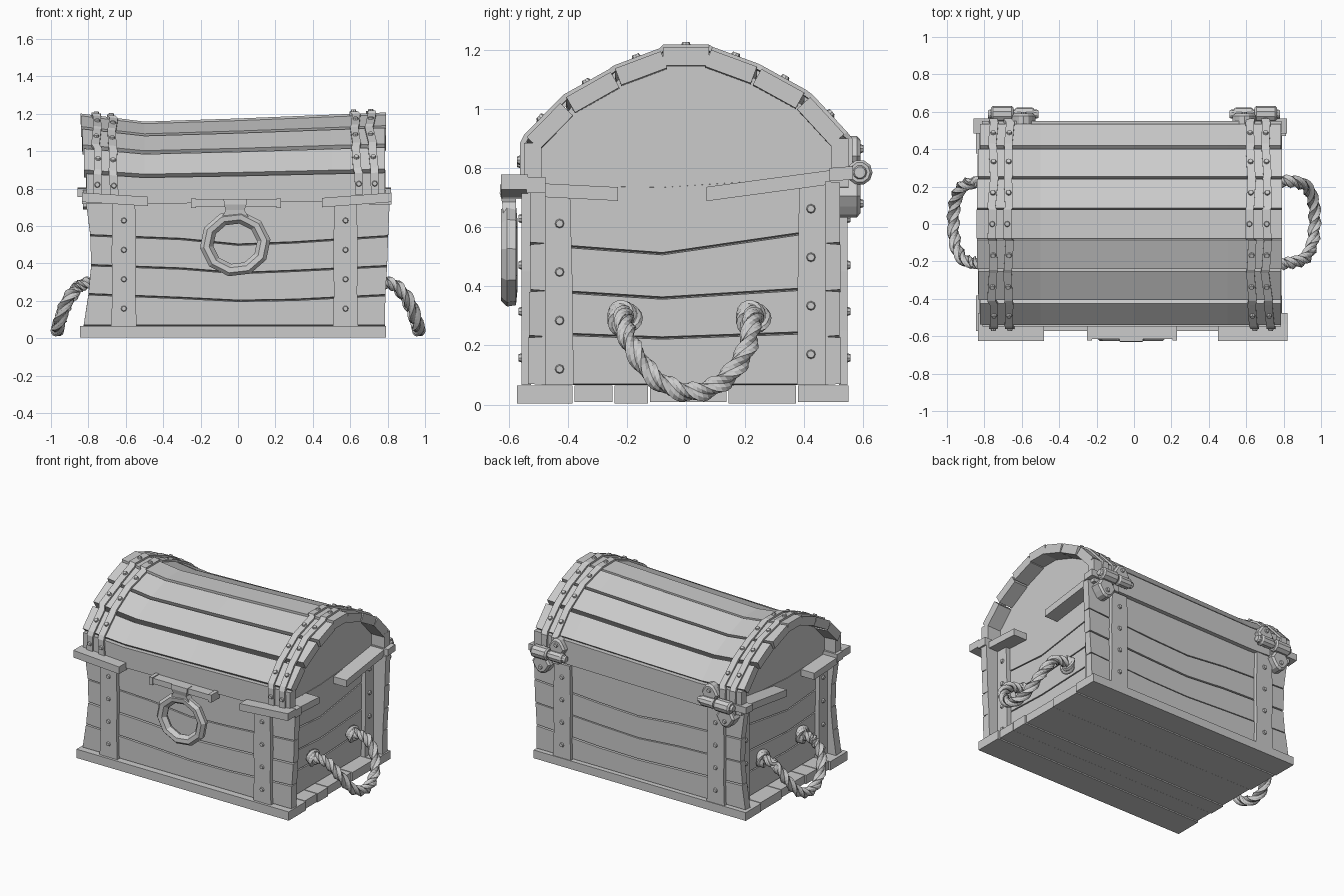
import bpy, bmesh, math, random
from mathutils import Vector, Matrix

if "Cube" in bpy.data.objects:
    bpy.data.objects.remove(bpy.data.objects["Cube"])

random.seed(4)
V = Vector


def loft(name, rings, closed=False):
    """Skin a list of equal-sized point rings into one mesh object."""
    bm = bmesh.new()
    vs = [[bm.verts.new(p) for p in r] for r in rings]
    n, m = len(rings[0]), len(rings)
    for i in range(m if closed else m - 1):
        a, b = vs[i], vs[(i + 1) % m]
        for j in range(n):
            k = (j + 1) % n
            bm.faces.new((a[j], a[k], b[k], b[j]))
    if not closed:
        bm.faces.new(vs[0])
        bm.faces.new(vs[-1])
    bmesh.ops.recalc_face_normals(bm, faces=bm.faces)
    me = bpy.data.meshes.new(name)
    bm.to_mesh(me)
    bm.free()
    ob = bpy.data.objects.new(name, me)
    bpy.context.collection.objects.link(ob)
    return ob


def box(name, x0, x1, y0, y1, z0, z1, rise=0, axis=0):
    """Box whose far end (along x or y) may be raised."""
    if axis == 0:
        return loft(name, [[(x, y0, z0 + d), (x, y1, z0 + d), (x, y1, z1 + d), (x, y0, z1 + d)]
                           for x, d in ((x0, 0), (x1, rise))])
    return loft(name, [[(x0, y, z0 + d), (x1, y, z0 + d), (x1, y, z1 + d), (x0, y, z1 + d)]
                       for y, d in ((y0, 0), (y1, rise))])


nails = []  # (position, outward direction)


def interp(tab, x):
    for (a, fa), (b, fb) in zip(tab, tab[1:]):
        if x <= b:
            return fa + (fb - fa) * (x - a) / (b - a)
    return tab[-1][1]


# Base boards
ys = [-.575, -.38, -.245, -.125, .14, .375, .552]
for i, (a, b) in enumerate(zip(ys, ys[1:])):
    inset = 0 if i in (0, 5) else random.uniform(.005, .03)
    box("base_board", -.845 + inset, .792 - inset, a + .003, b - .003, .004 + .004 * (i % 2), .065)

# Front and back wall planks with bowed seams
seams = [[.066] * 5, [.235, .215, .2, .205, .23], [.39, .372, .348, .36, .385],
         [.55, .53, .5, .512, .545], [.765, .742, .735, .737, .755]]
left_end = [-.825, -.80, -.785, -.79, -.818]
right_end = [.785, .788, .797, .803, .812]
G = .004
for name, ya, yb in (("front_plank", -.53, -.475), ("back_plank", .522, .47)):
    for r in range(4):
        j = random.uniform(-.004, .004)
        lo = [left_end[r], -.3, 0, .3, right_end[r]]
        hi = [left_end[r + 1], -.3, 0, .3, right_end[r + 1]]
        loft(name, [[(lo[k], ya + j, seams[r][k] + G), (lo[k], yb, seams[r][k]),
                     (hi[k], yb, seams[r + 1][k]), (hi[k], ya + j, seams[r + 1][k] - G)]
                    for k in range(5)])

# Side walls, corner straps, broken rim, on both ends
W = .708
side = [[.066] * 3, [.24, .225, .245], [.385, .36, .395], [.54, .51, .59], [.745, .738, .775]]
for s in (1, -1):
    X = lambda v: -.02 + s * v
    for r in range(4):
        loft("side_plank", [[(X(W - .045), y, side[r][k]), (X(W), y, side[r][k] + G),
                             (X(W), y, side[r + 1][k] - G), (X(W - .045), y, side[r + 1][k])]
                            for k, y in enumerate((-.475, -.08, .47))])
    for y0, y1, z1, nz in ((-.475, -.38, .715, .12), (.375, .47, .755, .17)):
        lean = .012 if y0 < 0 else -.008
        loft("side_strap", [[(X(W - .005), y0 - d, z), (X(W + .03), y0 - d, z),
                             (X(W + .03), y1 - d, z), (X(W - .005), y1 - d, z)]
                            for z, d in ((.066, 0), (.4, lean * .3), (z1, lean))])
        for i in range(4):
            nails.append((V((X(W + .03), (y0 + y1) / 2, nz + .164 * i)), V((s, 0, 0))))
    box("side_rim_front", X(W - .02), X(.808), -.49, -.23, .702, .748, -.013, 1)
    box("side_rim_back", X(W - .02), X(.808), .07, .5, .688, .736, .058, 1)
    box("rim_corner_back", X(W), X(.838), .485, .565, .755, .8, .006, 1)

# Front rim pieces, sloping up to the corners
for x0, x1, z0, rise in ((-.833, -.48, .728, -.022), (.45, .822, .70, .028)):
    box("front_rim", x0, x1, -.625, -.535, z0, z0 + .05, rise)
for x0, x1, z0 in ((-.833, -.73, .728), (.70, .822, .725)):
    box("front_rim_return", x0, x1, -.54, -.475, z0 - .01, z0 + .045)

# Broad straps on front and back
for xc in (-.61, .575):
    for name, y0, y1, d in (("front_strap", -.556, -.525, -1), ("back_strap", .518, .546, 1)):
        loft(name, [[(xc - w, y0, z), (xc + w, y0, z), (xc + w, y1, z), (xc - w, y1, z)]
                    for z, w in ((.066, .068), (.25, .062), (.45, .066), (.72, .06))])
        for i in range(4):
            nails.append((V((xc, y0 if d < 0 else y1, .158 + .157 * i)), V((0, d, 0))))

# Barrel lid: straight boards around an arch, sagging along x
arch = [((-.548, .735), (-.548, .885)), ((-.538, .905), (-.425, 1.02)), ((-.405, 1.04), (-.255, 1.125)),
        ((-.24, 1.137), (-.085, 1.195)), ((-.077, 1.207), (.077, 1.207)), ((.085, 1.2), (.24, 1.143)),
        ((.255, 1.135), (.4, 1.055)), ((.42, 1.04), (.535, .915)), ((.55, .9), (.55, .735))]
sag = [(-.85, -.005), (-.5, -.05), (0, -.033), (.5, -.012), (.8, 0)]


def lidpt(x, p):
    w = min(1, .3 + 1.4 * (p[1] - .72))
    return V((x, p[0], p[1] + interp(sag, x) * w))


T = .06
mid = []
for i, (p, q) in enumerate(arch):
    p, q = V(p), V(q)
    d = (q - p).normalized()
    n = V((-d.y, d.x))
    left = -.81 - .08 * max(0, (p.y + q.y) / 2 - .8)
    loft("lid_board", [[lidpt(x, c) for c in (p, q, q - n * T, p - n * T)]
                       for x in (left, -.5, 0, .5, .79 + random.uniform(-.005, .003))])
    mid += [p - n * T * .6, q - n * T * .6]
for s in (1, -1):
    loft("lid_end_panel", [[lidpt(-.02 + s * x, p) for p in mid] for x in (W - .04, W - .003)])

# Paired narrow bands over the lid
for xc, slant in ((-.755, 0), (-.67, .004), (.625, .028), (.708, .022)):
    pts = [V(p) for pq in arch for p in pq]
    pts[0] = V((-.548, .77))
    pts[-1] = V((.55, .72))
    rings, ctr = [], []
    for i, p in enumerate(pts):
        t = (pts[min(i + 1, len(pts) - 1)] - pts[max(i - 1, 0)]).normalized()
        n = V((-t.y, t.x))
        x = xc + slant * max(0, 1.1 - p.y) * 3 * (p.x < 0) + random.uniform(-.009, .009)
        o, u = p + n * .013, p - n * .006
        rings.append([lidpt(x - .022, o), lidpt(x + .022, o), lidpt(x + .022, u), lidpt(x - .022, u)])
        ctr.append((lidpt(x, o), V((0, n.x, n.y))))
    loft("lid_band", rings)
    for i in range(0, len(pts), 2):
        (a, _), (b, _) = ctr[i], ctr[i + 1]
        e = (b - a).normalized()
        nails.append(((a + b) / 2, V((0, -e.z, e.y))))

# Latch: crossbar with end brackets, neck and faceted ring
box("latch_bar", -.235, .215, -.615, -.54, .703, .742)
for x in (-.25, .205):
    box("latch_bracket", x, x + .025, -.622, -.535, .695, .748)
loft("latch_neck", [[(-.015 - w, y0, z), (-.015 + w, y0, z), (-.015 + w, -.575, z), (-.015 - w, -.575, z)]
                    for z, w, y0 in ((.64, .075, -.618), (.685, .05, -.622), (.715, .06, -.63), (.745, .062, -.628))])
ring = []
for i in range(10):
    a = math.tau * (i + .2) / 10
    ring.append([(-.015 + math.cos(a) * r, y, .505 + math.sin(a) * r * .93) for r, y in
                 ((.118, -.595), (.14, -.622), (.17, -.625), (.19, -.605), (.185, -.575), (.13, -.57))])
loft("latch_ring", ring, True)


# Twisted rope sweep used for handles and knots
def rope(name, pts, r, twist, closed=False):
    rings, n = [], len(pts)
    for i, p in enumerate(pts):
        a, b = (pts[i - 1], pts[(i + 1) % n]) if closed else (pts[max(i - 1, 0)], pts[min(i + 1, n - 1)])
        t = (b - a).normalized()
        u = t.cross(V((.8, 0, .6)) if not closed else V((1, 0, 0))).normalized()
        v = t.cross(u)
        rings.append([])
        for k in range(12):
            th = math.tau * k / 12 + twist * i
            rr = r * (.84 + .2 * math.cos(3 * math.tau * k / 12))
            rings[-1].append(p + (u * math.cos(th) + v * math.sin(th)) * rr)
    return loft(name, rings, closed)


path = [(.66, -.21, .3), (.7, -.21, .3), (.78, -.212, .298), (.85, -.207, .275), (.915, -.185, .2),
        (.955, -.105, .09), (.966, .01, .042), (.957, .12, .075), (.92, .2, .175), (.85, .225, .275),
        (.78, .228, .298), (.7, .228, .3), (.66, .228, .3)]
for s in (1, -1):
    c = [V((s * x, y, z)) for x, y, z in path]
    fine = []
    for i in range(1, len(c) - 2):
        p0, p1, p2, p3 = c[i - 1:i + 3]
        for k in range(8):
            t = k / 8
            fine.append(.5 * (2 * p1 + (p2 - p0) * t + (2 * p0 - 5 * p1 + 4 * p2 - p3) * t * t
                              + (3 * p1 - p0 - 3 * p2 + p3) * t ** 3))
    rope("rope_handle", fine, .035, .4)
    for y in (-.21, .225):
        rope("rope_knot", [V((s * .74 - .01, y + .036 * math.cos(a), .292 + .036 * math.sin(a)))
                           for a in (math.tau * i / 20 for i in range(20))], .027, math.tau / 20, True)


# Hinges: two offset leaves joined by a knuckled pin
def leaf(name, xc, zc, w, h, y0, y1):
    prof = [(math.cos(a) * w * (1 + .15 * math.cos(4 * a)), math.sin(a) * h)
            for a in (math.tau * i / 12 for i in range(12))]
    loft(name, [[(xc + px * k, y, zc + pz * k) for px, pz in prof]
                for y, k in ((y0, 1), (y1 - .012, 1), (y1, .8))])


def drum(name, x0, x1, r, y=.588, z=.785):
    loft(name, [[(x, y + k * r * math.cos(math.tau * i / 10), z + k * r * math.sin(math.tau * i / 10))
                 for i in range(10)] for x, k in ((x0, .8), (x0 + .01, 1), (x1 - .01, 1), (x1, .8))])


for s in (1, -1):
    leaf("hinge_upper_leaf", s * .59, .84, .055, .068, .535, .59)
    leaf("hinge_lower_leaf", s * .71, .705, .062, .072, .515, .59)
    drum("hinge_pin", s * .645 - .135, s * .645 + .135, .024)
    drum("hinge_knuckle", s * .585 - .05, s * .585 + .05, .036)
    drum("hinge_knuckle", s * .705 - .06, s * .705 + .06, .043)
    nails.append((V((s * .59, .59, .865)), V((0, 1, 0))))
    nails.append((V((s * .71, .59, .68)), V((0, 1, 0))))

# Nail heads
bm = bmesh.new()
for p, n in nails:
    m = Matrix.Translation(p + n * .002) @ n.to_track_quat('Z', 'Y').to_matrix().to_4x4()
    bmesh.ops.create_cone(bm, cap_ends=True, segments=8, radius1=.018, radius2=.012, depth=.016, matrix=m)
me = bpy.data.meshes.new("nail_heads")
bm.to_mesh(me)
bm.free()
bpy.context.collection.objects.link(bpy.data.objects.new("nail_heads", me))
